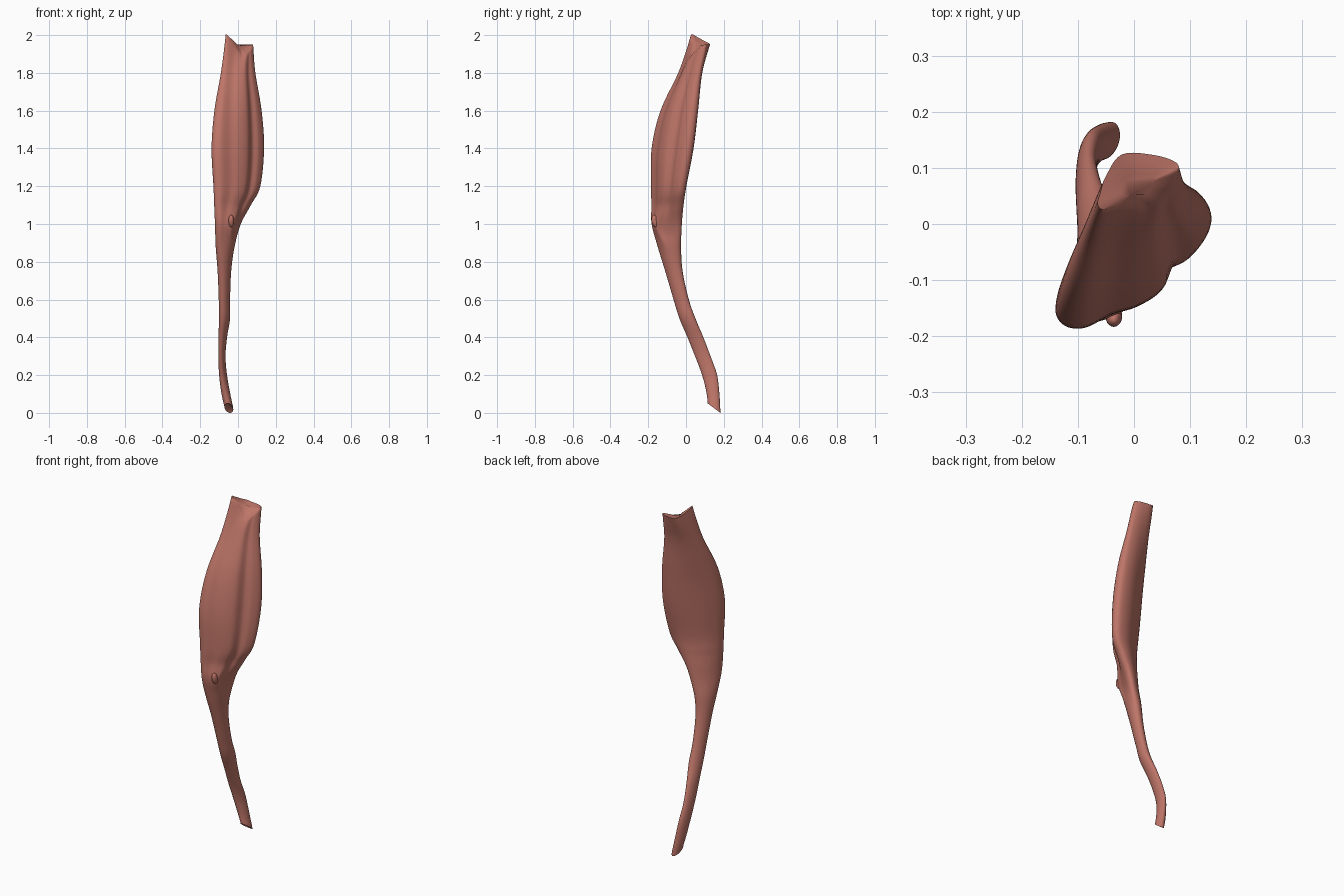
import bpy, bmesh, math
from mathutils import Matrix

if "Cube" in bpy.data.objects:
    bpy.data.objects.remove(bpy.data.objects["Cube"])

flesh = bpy.data.materials.new("muscle red")
flesh.diffuse_color = (0.52, 0.18, 0.14, 1)
flesh.use_nodes = True
flesh.node_tree.nodes["Principled BSDF"].inputs["Base Color"].default_value = flesh.diffuse_color

# Cross-section outlines in a unit box, counter-clockwise from the front left
BELLY = [(.05, .02), (.18, 0), (.36, .12), (.53, .19), (.69, .33), (.77, .55), (.9, .65),
         (1, .85), (.92, 1), (.65, .97), (.29, .71), (.07, .40), (0, .15)]
RIM = [(0, .1), (.08, 0), (.3, .07), (.55, .04), (.74, .06), (.86, .28), (.94, .42),
       (1, .65), (.98, .85), (.7, .99), (.3, 1), (.10, .6), (.03, .3)]
CREST = [(.05, .07), (.18, 0), (.36, .03), (.52, .06), (.69, .10), (.76, .32), (.88, .58),
         (1, .84), (.92, 1), (.65, .96), (.28, .72), (.06, .42), (0, .18)]
N = len(BELLY)
PHI = math.radians(72)
TENDON = []
for i in range(N):
    t = math.radians(212) + 2 * math.pi * i / N
    TENDON.append((.5 + .5 * math.cos(t), .5 + .5 * math.cos(t - PHI)))

# z, x min, x max, y min, y max, shape (0 tendon, 1 belly, 2 rim)
ROWS = [(.03, -.072, -.025, .115, .182, 0),
        (.10, -.088, -.040, .107, .178, 0),
        (.20, -.100, -.058, .085, .165, 0),
        (.30, -.104, -.066, .048, .130, 0),
        (.40, -.103, -.058, .008, .092, 0),
        (.50, -.101, -.042, -.035, .050, 0),
        (.60, -.102, -.042, -.066, .015, 0),
        (.75, -.108, -.036, -.110, -.018, 0),
        (.88, -.118, -.018, -.150, -.026, .25),
        (1.0, -.122, .015, -.182, -.022, .7),
        (1.1, -.126, .068, -.183, -.013, 1),
        (1.2, -.130, .118, -.185, .002, 1),
        (1.4, -.140, .138, -.182, .040, 1),
        (1.6, -.125, .125, -.135, .064, 1.1),
        (1.8, -.090, .092, -.040, .086, 1.4),
        (1.95, -.065, .080, .025, .127, 2)]


def spline(a, b, c, d, t):
    return tuple(.5 * (2 * q + (r - p) * t + (2 * p - 5 * q + 4 * r - s) * t * t
                       + (3 * q - p - 3 * r + s) * t ** 3)
                 for p, q, r, s in zip(a, b, c, d))


def refine(pts, steps, closed):
    n = len(pts)
    out = []
    for i in range(n if closed else n - 1):
        ids = [i - 1, i, i + 1, i + 2]
        ids = [k % n if closed else min(max(k, 0), n - 1) for k in ids]
        out += [spline(*[pts[k] for k in ids], j / steps) for j in range(steps)]
    return out if closed else out + [pts[-1]]


def mix(lo, hi, f):
    return [(a[0] * (1 - f) + b[0] * f, a[1] * (1 - f) + b[1] * f) for a, b in zip(lo, hi)]


def ramp(x, a, b):
    return min(max((x - a) / (b - a), 0), 1)


def outline(shape, z):
    lo, hi = (TENDON, BELLY) if shape < 1 else (BELLY, RIM)
    pts = mix(lo, hi, min(max(shape if shape < 1 else shape - 1, 0), 1))
    # swollen front where the belly meets the tendon
    pts = mix(pts, CREST, .8 * math.exp(-((z - .98) / .075) ** 2))
    pts = refine(pts, 5, True)
    # stretch so each section exactly fills its box
    us, vs = [p[0] for p in pts], [p[1] for p in pts]
    return [((u - min(us)) / (max(us) - min(us)), (v - min(vs)) / (max(vs) - min(vs)))
            for u, v in pts]


# Muscle belly and tendon as one loft
bm = bmesh.new()
rings = []
for z, x0, x1, y0, y1, shape in refine(ROWS, 6, False):
    ring = []
    for u, v in outline(shape, z):
        x, y = x0 + u * (x1 - x0), y0 + v * (y1 - y0)
        # raised front-left horn and lowered front lip at the top
        top = max(0, (z - 1.75) / .2) ** 2
        horn = max(0, 1 - u / .42) * (1 - .7 * v) * .058 * top
        lip = .06 * ramp(u, .25, .6) * ramp(v, .7, 0) * top
        # oblique cut at the bottom
        cut = (.5 - v) * .05 * max(0, (.2 - z) / .17)
        ring.append(bm.verts.new((x, y, z + horn - lip + cut)))
    rings.append(ring)
M = len(rings[0])
for a, b in zip(rings, rings[1:]):
    for i in range(M):
        bm.faces.new((a[i], a[(i + 1) % M], b[(i + 1) % M], b[i]))


# Ends: sunken caps
def cap(ring, dip):
    loop = ring
    for k in (.8, .4):
        cx = sum(v.co.x for v in ring) / M
        cy = sum(v.co.y for v in ring) / M
        cz = sum(v.co.z for v in ring) / M
        new = [bm.verts.new((cx + (v.co.x - cx) * k, cy + (v.co.y - cy) * k,
                             cz + (v.co.z - cz) * k + dip * (1 - k))) for v in ring]
        for i in range(M):
            bm.faces.new((loop[i], loop[(i + 1) % M], new[(i + 1) % M], new[i]))
        loop = new
    bm.faces.new(loop)


cap(rings[-1], -.01)
cap(rings[0], .01)
bmesh.ops.recalc_face_normals(bm, faces=bm.faces)
low = min(v.co.z for v in bm.verts)
for v in rings[0]:
    v.co.z -= low


def finish(bm, name):
    mesh = bpy.data.meshes.new(name)
    bm.to_mesh(mesh)
    bm.free()
    mesh.materials.append(flesh)
    ob = bpy.data.objects.new(name, mesh)
    bpy.context.collection.objects.link(ob)
    bpy.ops.object.select_all(action='DESELECT')
    ob.select_set(True)
    bpy.context.view_layer.objects.active = ob
    bpy.ops.object.shade_smooth_by_angle(angle=math.radians(75))


finish(bm, "muscle_and_tendon")

# Small torn nub on the front, mostly sunk into the belly
nub = bmesh.new()
bmesh.ops.create_uvsphere(nub, u_segments=20, v_segments=12, radius=1)
bmesh.ops.transform(nub, verts=nub.verts, matrix=Matrix.Translation((-.036, -.164, 1.015))
                    @ Matrix.Rotation(.25, 4, 'X') @ Matrix.Diagonal((.015, .018, .034, 1)))
finish(nub, "front_nub")
